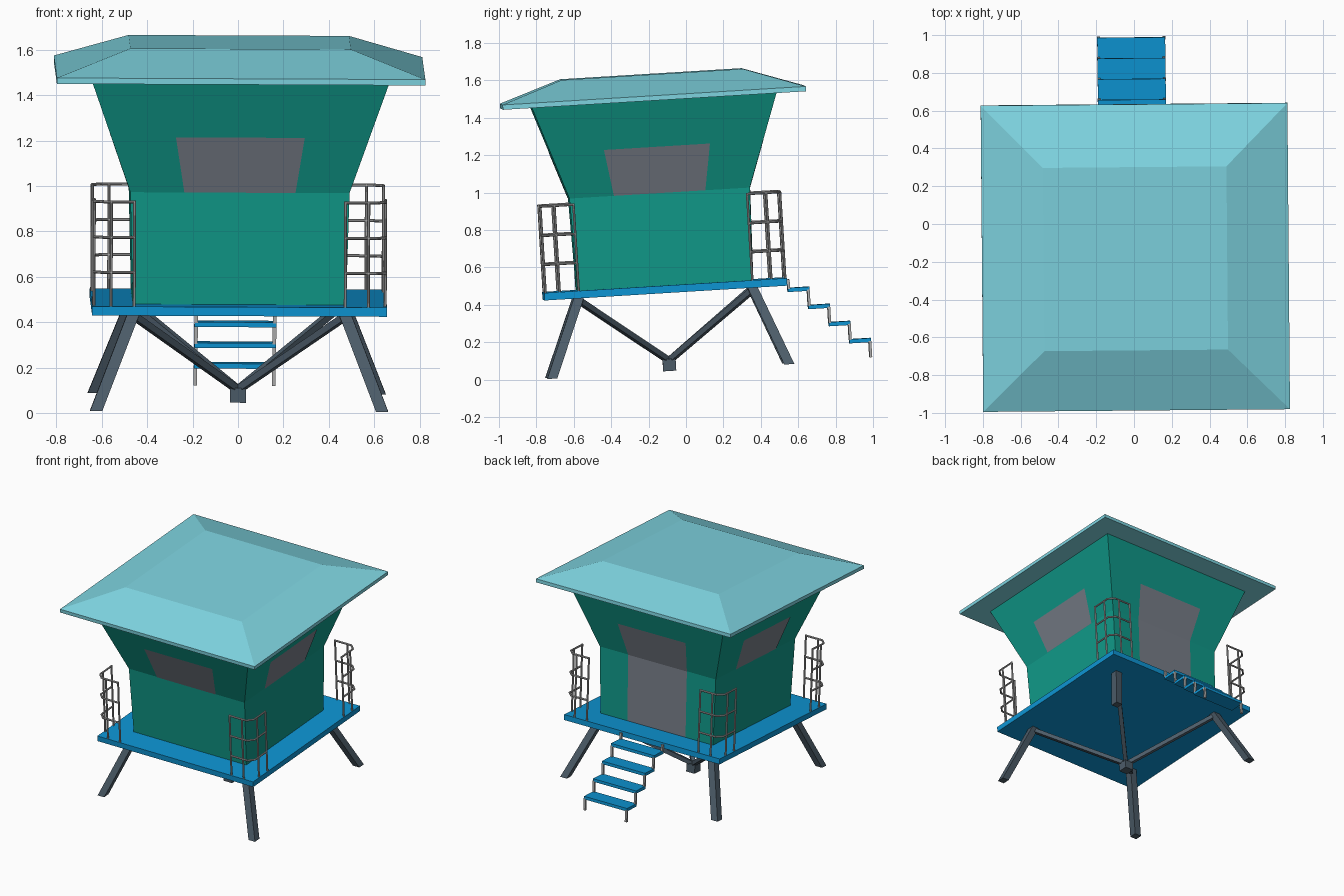
import bpy, bmesh
from math import radians
from mathutils import Vector, Matrix, Euler

cube = bpy.data.objects.get("Cube")
if cube:
    bpy.data.objects.remove(cube, do_unlink=True)

# The hut is built level around its floor centre, then leaned by this matrix
LEAN = Matrix.Translation((0.002, -0.115, 0.506)) @ Euler(
    (radians(3.5), radians(0.25), radians(0.5))).to_matrix().to_4x4()


def material(name, r, g, b):
    mat = bpy.data.materials.new(name)
    mat.use_nodes = True
    mat.diffuse_color = (r, g, b, 1)
    shader = next(n for n in mat.node_tree.nodes if n.type == 'BSDF_PRINCIPLED')
    shader.inputs["Base Color"].default_value = (r, g, b, 1)
    shader.inputs["Roughness"].default_value = 0.7
    return mat


TEAL = material("teal_paint", 0.005, 0.32, 0.25)
AQUA = material("aqua_roof", 0.21, 0.66, 0.75)
BLUE = material("blue_deck", 0.004, 0.30, 0.66)
GLASS = material("grey_panel", 0.19, 0.21, 0.25)
STEEL = material("dark_steel", 0.073, 0.107, 0.14)
RAIL = material("rail_metal", 0.42, 0.42, 0.42)


def finish(bm, name, mat):
    mesh = bpy.data.meshes.new(name)
    bm.to_mesh(mesh)
    bm.free()
    mesh.transform(LEAN)
    mesh.materials.append(mat)
    obj = bpy.data.objects.new(name, mesh)
    bpy.context.collection.objects.link(obj)
    return obj


def loft(bm, *rings):
    """Stack of level rectangles, bottom to top: (x, y, z, half_x, half_y)."""
    loops = [[bm.verts.new((x + sx * hx, y + sy * hy, z))
              for sx, sy in ((-1, -1), (1, -1), (1, 1), (-1, 1))]
             for x, y, z, hx, hy in rings]
    bm.faces.new(loops[0][::-1])
    bm.faces.new(loops[-1])
    for low, high in zip(loops, loops[1:]):
        for i in range(4):
            j = (i + 1) % 4
            bm.faces.new((low[i], low[j], high[j], high[i]))


def rod(bm, start, end, radius, sides=8):
    start, end = Vector(start), Vector(end)
    axis = end - start
    turn = axis.to_track_quat('Z', 'Y').to_matrix().to_4x4()
    spin = Matrix.Rotation(radians(180 / sides), 4, 'Z')
    bmesh.ops.create_cone(bm, cap_ends=True, segments=sides, radius1=radius,
                          radius2=radius, depth=axis.length,
                          matrix=Matrix.Translation((start + end) / 2) @ turn @ spin)


def lofted(name, mat, *rings):
    bm = bmesh.new()
    loft(bm, *rings)
    return finish(bm, name, mat)


# Deck, cabin and hipped roof
DECK = 0.65
FLOOR, BEND, EAVE = 0.47, 0.483, 0.655
BEND_Z, EAVE_Z = 0.495, 0.992
lofted("deck", BLUE, (0, 0, -0.04, DECK, DECK), (0, 0, 0, DECK, DECK))
lofted("cabin_walls", TEAL, (0, 0, 0, FLOOR, FLOOR),
       (0, 0, BEND_Z, BEND, BEND), (0, 0, EAVE_Z, EAVE, EAVE))
lofted("roof", AQUA, (0, 0, EAVE_Z, 0.812, 0.812),
       (0, 0, EAVE_Z + 0.026, 0.812, 0.812), (0, 0, 1.13, 0.486, 0.486))


# Windows on three sides and a door at the back
def panel(name, quarter_turns, rows):
    bm = bmesh.new()
    turn = Matrix.Rotation(radians(90 * quarter_turns), 3, 'Z')
    pairs = [[bm.verts.new(turn @ Vector((s * half, -out - 0.004, z))) for s in (-1, 1)]
             for half, out, z in rows]
    for low, high in zip(pairs, pairs[1:]):
        bm.faces.new((low[0], low[1], high[1], high[0]))
    return finish(bm, name, GLASS)


WINDOW = [(0.245, BEND, BEND_Z), (0.284, (BEND + EAVE) / 2, (BEND_Z + EAVE_Z) / 2)]
panel("front_window", 0, WINDOW)
panel("left_window", 1, WINDOW)
panel("right_window", 3, WINDOW)
panel("back_door", 2, [(0.243, FLOOR, 0.002)] + WINDOW)

# Splayed legs, braces down to a central hub, and corner railings
EDGE, END, ROUND = 0.642, 0.465, 0.04
for sx, x_name in ((1, "left"), (-1, "right")):
    for sy, y_name in ((-1, "front"), (1, "back")):
        corner = f"{y_name}_{x_name}"
        lofted(f"{corner}_leg", STEEL,
               (sx * 0.63, sy * 0.635, -0.46, 0.027, 0.027),
               (sx * 0.465, sy * 0.465, -0.038, 0.027, 0.027))
        bm = bmesh.new()
        rod(bm, (sx * 0.455, sy * 0.455, -0.06), (0, 0, -0.405), 0.021, 4)
        finish(bm, f"{corner}_brace", STEEL)

        bm = bmesh.new()
        path = [(END, EDGE), (EDGE - ROUND, EDGE), (EDGE, EDGE - ROUND), (EDGE, END)]
        for z in (0.15, 0.305, 0.462):
            for a, b in zip(path, path[1:]):
                rod(bm, (sx * a[0], sy * a[1], z), (sx * b[0], sy * b[1], z), 0.007)
        for along in (END, EDGE - 0.075):
            for x, y in ((along, EDGE), (EDGE, along)):
                rod(bm, (sx * x, sy * y, -0.005), (sx * x, sy * y, 0.467), 0.007)
        finish(bm, f"{corner}_railing", RAIL)

lofted("brace_hub", STEEL, (0, 0, -0.46, 0.035, 0.035), (0, 0, -0.395, 0.035, 0.035))

# Back steps: treads linked by short posts
STEP, DROP, HALF = 0.104, 0.098, 0.18
treads, posts = bmesh.new(), bmesh.new()
for i in range(5):
    y, z = 0.655 + i * STEP, -0.055 - i * DROP
    for sx in (-1, 1):
        x = sx * (HALF - 0.007)
        top = z + DROP - 0.015 if i else -0.01
        loft(posts, (x, y + 0.006, z - 0.005, 0.008, 0.007),
             (x, y + 0.006, top, 0.008, 0.007))
    if i < 4:
        loft(treads, (0, y + 0.058, z - 0.022, HALF, 0.058),
             (0, y + 0.058, z, HALF, 0.058))
for bm, name, mat in ((treads, "step_treads", BLUE), (posts, "step_posts", RAIL)):
    bmesh.ops.translate(bm, verts=bm.verts, vec=(-0.006, 0, 0))
    finish(bm, name, mat)
